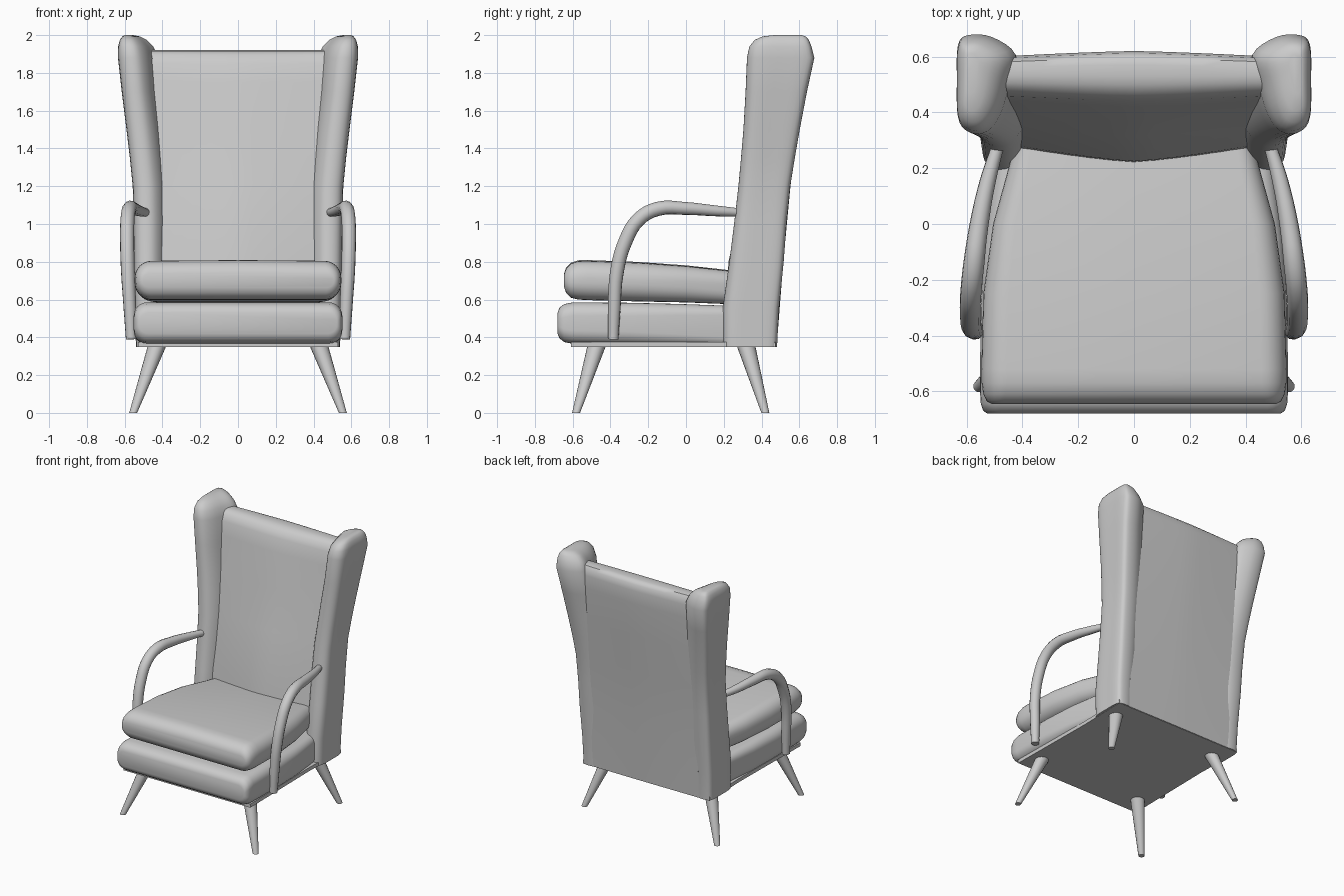
import bpy, bmesh, math
from mathutils import Vector

if "Cube" in bpy.data.objects:
    bpy.data.objects.remove(bpy.data.objects["Cube"])


def loft(name, rings, angle=40):
    """Skin equal-length closed rings, cap both ends."""
    bm = bmesh.new()
    vr = [[bm.verts.new(p) for p in r] for r in rings]
    n = len(vr[0])
    for a, b in zip(vr, vr[1:]):
        for i in range(n):
            j = (i + 1) % n
            bm.faces.new((a[i], a[j], b[j], b[i]))
    bm.faces.new(vr[0])
    bm.faces.new(vr[-1])
    bmesh.ops.recalc_face_normals(bm, faces=bm.faces)
    me = bpy.data.meshes.new(name)
    bm.to_mesh(me)
    bm.free()
    ob = bpy.data.objects.new(name, me)
    bpy.context.collection.objects.link(ob)
    smooth(ob, angle)
    return ob


def smooth(ob, angle=40):
    bpy.ops.object.select_all(action='DESELECT')
    bpy.context.view_layer.objects.active = ob
    ob.select_set(True)
    bpy.ops.object.shade_smooth_by_angle(angle=math.radians(angle))


def round_rect(hw, z0, z1, r, y, crown=0.0, k=6):
    """Rounded rectangle in the x-z plane at depth y."""
    r = min(r, (z1 - z0) * 0.49)
    pts = []
    for q, (sx, z) in enumerate([(1, z1 - r), (-1, z1 - r), (-1, z0 + r), (1, z0 + r)]):
        for i in range(k + 1):
            a = math.pi / 2 * (q + i / k)
            pts.append((sx * (hw - r) + r * math.cos(a), y, z + r * math.sin(a)))
        if q == 0:
            pts.append((0, y, z1 + crown))
    return pts


def catmull(pts, k=4):
    """Closed smooth curve through 2D points."""
    out, n = [], len(pts)
    for i in range(n):
        p0, p1, p2, p3 = (Vector(pts[(i + d) % n]) for d in (-1, 0, 1, 2))
        for s in range(k):
            t = s / k
            out.append(0.5 * (2 * p1 + (p2 - p0) * t + (2 * p0 - 5 * p1 + 4 * p2 - p3) * t * t
                              + (3 * p1 - p0 - 3 * p2 + p3) * t ** 3))
    return out


# Seat base and loose cushion: (y, half width, z low, z high, corner radius)
base = [(-.68, .525, .42, .53, .05), (-.67, .54, .395, .557, .06), (-.645, .549, .375, .576, .07),
        (-.60, .552, .366, .585, .07), (-.3, .55, .36, .583, .07), (-.05, .535, .357, .577, .06),
        (.2, .50, .352, .568, .05), (.4, .47, .35, .56, .05)]
loft("seat_base", [round_rect(w, a, b, r, y) for y, w, a, b, r in base])
cushion = [(-.645, .51, .665, .735, .035), (-.635, .528, .635, .765, .06), (-.61, .54, .61, .79, .08),
           (-.57, .546, .60, .804, .09), (-.52, .547, .597, .805, .09), (-.25, .54, .59, .795, .09),
           (0, .505, .585, .777, .08), (.2, .45, .577, .755, .07), (.32, .42, .575, .74, .06)]
loft("seat_cushion", [round_rect(w, a, b, r, y, .004) for y, w, a, b, r in cushion])

# Flat underside panel
plate = [(z, s) for z in (.348, .375) for s in (1,)]
loft("underside_panel", [[(-.53, -.61, z), (.53, -.61, z), (.52, .1, z), (.53, .475, z),
                          (-.53, .475, z), (-.52, .1, z)] for z, s in plate], 30)

# Backrest: (z, front centre y, front side y, rear centre y, rear side y, half width)
back = [(.35, .2, .24, .48, .478, .45), (.8, .225, .285, .515, .505, .44), (1.2, .315, .345, .553, .543, .43),
        (1.5, .375, .40, .59, .575, .45), (1.75, .42, .445, .614, .595, .48), (1.85, .442, .46, .62, .60, .49),
        (1.895, .465, .48, .612, .593, .49), (1.915, .50, .505, .595, .58, .49), (1.92, .53, .53, .57, .56, .49)]
rings = []
for z, fc, fs, rc, rs, w in back:
    ts = [i / 6 - 1 for i in range(13)]
    front = [(t * w, fs + (fc - fs) * (1 - abs(t) ** 1.3), z) for t in ts]
    rear = [(t * w, rs + (rc - rs) * (1 - abs(t) ** 1.3), z) for t in reversed(ts)]
    rings.append(front + rear)
loft("backrest", rings)

# Wings: one section shape scaled at each level (z, inner x, outer x, front y, rear y)
section = [(0, .8), (.4, .98), (.8, 1), (.98, .9), (1, .55), (.98, .15), (.8, 0), (.5, .0), (.26, .18), (.1, .5)]
wing = [(.35, .35, .54, .20, .48), (.55, .35, .545, .20, .49), (.8, .35, .55, .235, .515), (1.0, .35, .552, .26, .53),
        (1.2, .355, .557, .283, .55), (1.35, .37, .572, .297, .574), (1.5, .385, .59, .31, .60),
        (1.7, .41, .615, .322, .638), (1.88, .425, .635, .33, .677), (1.94, .45, .634, .342, .662),
        (1.975, .485, .625, .37, .648), (1.993, .52, .612, .41, .632), (2.0, .555, .60, .47, .61)]
for side, s in (("left", -1), ("right", 1)):
    rings = [[(s * (a + (b - a) * p.x), f + (r - f) * p.y, z) for p in catmull(section)]
             for z, a, b, f, r in wing]
    loft(side + "_wing", rings)

    # Bent armrest: tube along a spline with varying radius (x, y, z, radius)
    path = [(.566, -.385, .39, .028), (.572, -.38, .55, .034), (.583, -.365, .75, .037), (.587, -.32, .91, .038),
            (.585, -.25, 1.025, .038), (.575, -.15, 1.08, .038), (.555, 0, 1.082, .034),
            (.525, .15, 1.07, .029), (.485, .29, 1.06, .022)]
    cu = bpy.data.curves.new(side + "_armrest", 'CURVE')
    cu.dimensions, cu.bevel_depth, cu.bevel_resolution = '3D', 1.0, 4
    cu.resolution_u, cu.use_fill_caps = 4, True
    sp = cu.splines.new('BEZIER')
    sp.bezier_points.add(len(path) - 1)
    for bp, (x, y, z, r) in zip(sp.bezier_points, path):
        bp.co, bp.radius = (s * x, y, z), r
        bp.handle_left_type = bp.handle_right_type = 'AUTO'
    arm = bpy.data.objects.new(side + "_armrest", cu)
    bpy.context.collection.objects.link(arm)
    bpy.ops.object.select_all(action='DESELECT')
    bpy.context.view_layer.objects.active = arm
    arm.select_set(True)
    bpy.ops.object.convert(target='MESH')
    smooth(bpy.context.object)

    # Splayed tapered legs
    for end, y0, y1 in (("front", -.582, -.47), ("rear", .42, .315)):
        rings = [[(s * x + r * math.cos(a), y + r * math.sin(a), z)
                  for a in (math.tau * i / 16 for i in range(16))]
                 for x, y, z, r in ((.555, y0, 0, .021), (.425, y1, .365, .05))]
        loft(f"{side}_{end}_leg", rings)
